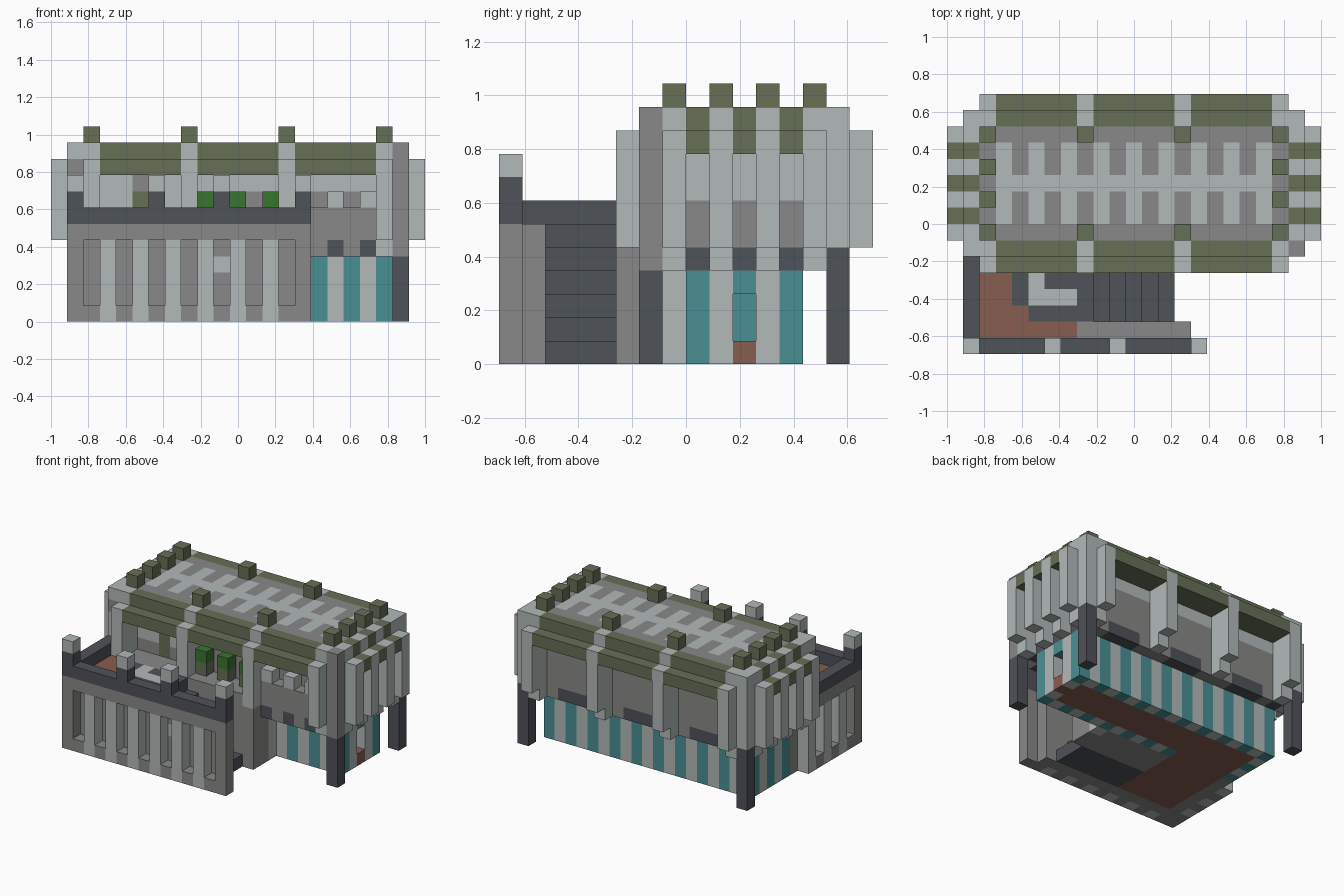
import bpy
import bmesh

if "Cube" in bpy.data.objects:
    bpy.data.objects.remove(bpy.data.objects["Cube"], do_unlink=True)

U = 2 / 23                      # block size
COLOURS = {
    "light_stone": "b2bab9", "grey_stone": "898988", "dark_slate": "4f5259",
    "olive_tile": "667057", "teal_panel": "4a9094", "terracotta": "875d50",
    "leaf_green": "39752f",
}
L, G, D, O, T, R, F = COLOURS


def linear(h):
    out = []
    for n in range(3):
        c = int(h[2 * n:2 * n + 2], 16) / 255
        out.append(((c + 0.055) / 1.055) ** 2.4)
    return (*out, 1.0)


mats = {}
for name, code in COLOURS.items():
    m = bpy.data.materials.new(name)
    m.use_nodes = True
    m.diffuse_color = linear(code)
    node = m.node_tree.nodes["Principled BSDF"]
    node.inputs["Base Color"].default_value = linear(code)
    node.inputs["Roughness"].default_value = 0.9
    mats[name] = m

grid = {}                       # block position -> (part, colour)


def span(v):
    return range(v[0], v[1] + 1) if isinstance(v, tuple) else [v]


def fill(part, xs, ys, zs, colour):
    """Fill inclusive block ranges; colour is a name or a rule."""
    for i in span(xs):
        for j in span(ys):
            for k in span(zs):
                c = colour(i, j, k) if callable(colour) else colour
                grid[i, j, k] = (part, c)


def carve(xs, ys, zs):
    for i in span(xs):
        for j in span(ys):
            for k in span(zs):
                grid.pop((i, j, k), None)


# Striped lower room with a doorway
def stripes(i, j, k):
    return L if (i + j) % 2 else T


fill("lower_wall", (2, 20), (8, 12), (0, 3), stripes)
carve((3, 19), (9, 11), (0, 3))
carve(20, 10, (0, 2))
fill("room_floor", (3, 20), (9, 11), 0, R)
fill("lower_wall", 20, (9, 11), 0, lambda i, j, k: R if j == 10 else L)


# Upper hall and its patterned roof
def hall(i, j, k):
    if k == 10:
        inner = 3 <= i <= 19 and 8 <= j <= 12
        return L if inner and (j == 10 or i % 2) else G
    if k >= 8:
        return L
    if k == 7:
        if j == 13 or (j == 7 and i > 8 and i % 2 == 0):
            return G
        return L
    if k == 4:
        if i in (2, 20) or j in (8, 9, 10, 11, 12):
            return D
        if j == 7:
            return D if i % 2 else G
        return D if i % 6 in (4, 5, 0) else G
    return G


fill("upper_hall", (2, 20), (7, 13), (4, 10), hall)
fill("hall_door", 5, 7, (6, 7), O)
fill("hall_door", 5, 7, 8, G)

# Olive eaves stepping outwards on all sides
for outer, inner in ((5, 6), (15, 14)):
    fill("long_eave", (3, 19), outer, 9, O)
    fill("long_eave", (3, 19), inner, (9, 10), O)
for outer, inner in ((0, 1), (22, 21)):
    fill("end_eave", outer, (7, 13), 9, O)
    fill("end_eave", inner, (7, 13), (9, 10), O)

# Stepped pillars along the long sides, with merlons
for i in (2, 8, 14, 20):
    for outer, inner, crown in ((5, 6, 7), (15, 14, 13)):
        fill("side_pillar", i, outer, (5, 9), L)
        fill("side_pillar", i, inner, (4, 10), L)
        fill("merlon", i, crown, 11, O)

# Stepped pillars along the ends, with merlons
for j in (7, 9, 11, 13):
    for outer, inner, crown in ((0, 1, 2), (22, 21, 20)):
        fill("end_pillar", outer, j, (5, 9), L)
        fill("end_pillar", inner, j, (4, 10), L)
        fill("merlon", crown, j, 11, O)

# Corner posts and legs
for i in (1, 21):
    fill("corner_post", i, 14, (5, 10), L)
    fill("corner_leg", i, 14, (0, 4), D)
fill("corner_post", 21, 6, (4, 10), G)
fill("corner_leg", 21, 6, (0, 3), D)
fill("corner_post", 1, 6, (4, 10), lambda i, j, k: G if k == 9 else L)

# Bay on the front with small merlons
fill("front_bay", (15, 19), 6, (4, 6), lambda i, j, k: D if k == 4 and i % 2 else G)
for i in (15, 17, 19):
    fill("bay_merlon", i, 6, 7, L)


# Terrace base: front and side walls have tall recesses between light ribs
def base(i, j, k):
    if k < 5 and j == 0 and i % 2 and 1 < i < 15:
        return L
    if k < 5 and i == 1 and j in (2, 4, 6):
        return L
    return G


fill("terrace_base", (1, 15), 0, (0, 5), base)
fill("terrace_base", (1, 14), 1, (0, 5), base)
fill("terrace_base", (1, 7), (2, 6), (0, 5), base)
fill("terrace_base", (8, 13), (5, 6), (0, 5), G)
fill("terrace_base", 14, (5, 6), (0, 4), G)
fill("terrace_base", (2, 14), 7, (0, 4), lambda i, j, k: L if i == 14 and k < 4 else G)
for i in range(2, 15, 2):
    carve(i, 0, (1, 4))
for j in (1, 3, 5):
    carve(1, j, (1, 4))
fill("small_window", 10, 1, 3, L)
fill("base_floor", (3, 7), (2, 8), 0, R)


# Terrace floor with a light path
def paving(i, j, k):
    if (i == 5 and j > 2) or (i > 5 and j == 3):
        return L
    if (i > 3 and j > 2) or (i > 4 and j == 2):
        return D
    return R


fill("terrace_floor", (2, 7), (1, 4), 5, paving)

# Stairs down from the terrace
for i in range(8, 14):
    fill("stairs", i, (2, 4), (0, 13 - i), D)

# Terrace parapet with capped posts
fill("parapet", (1, 15), 0, 6, D)
fill("parapet", 1, (1, 5), 6, D)
for i in (1, 6, 10, 15):
    fill("parapet_post", i, 0, 7, D)
    fill("parapet_cap", i, 0, 8, L)

# Potted bushes on the ledge
for i in (9, 11, 13):
    fill("bush_pot", i, 6, 6, O)
    fill("bush", i, 6, 7, F)

# Turn each part into a mesh of its exposed block faces
FACES = []
for axis in range(3):
    for side in (0, 1):
        quad = []
        for a, b in ((0, 0), (1, 0), (1, 1), (0, 1)):
            p = [0, 0, 0]
            p[axis], p[(axis + 1) % 3], p[(axis + 2) % 3] = side, a, b
            quad.append(tuple(p))
        step = [0, 0, 0]
        step[axis] = 2 * side - 1
        FACES.append((step, quad if side else quad[::-1]))


def build(part):
    mesh = bpy.data.meshes.new(part)
    bm = bmesh.new()
    verts, slots = {}, []
    for pos, (owner, colour) in grid.items():
        if owner != part:
            continue
        if colour not in slots:
            slots.append(colour)
        for step, quad in FACES:
            if tuple(p + s for p, s in zip(pos, step)) in grid:
                continue
            ring = []
            for q in quad:
                c = tuple(p + o for p, o in zip(pos, q))
                if c not in verts:
                    verts[c] = bm.verts.new(((c[0] - 11.5) * U, (c[1] - 8) * U, c[2] * U))
                ring.append(verts[c])
            bm.faces.new(ring).material_index = slots.index(colour)
    bm.to_mesh(mesh)
    bm.free()
    for colour in slots:
        mesh.materials.append(mats[colour])
    bpy.context.collection.objects.link(bpy.data.objects.new(part, mesh))


for part in dict.fromkeys(owner for owner, _ in grid.values()):
    build(part)
